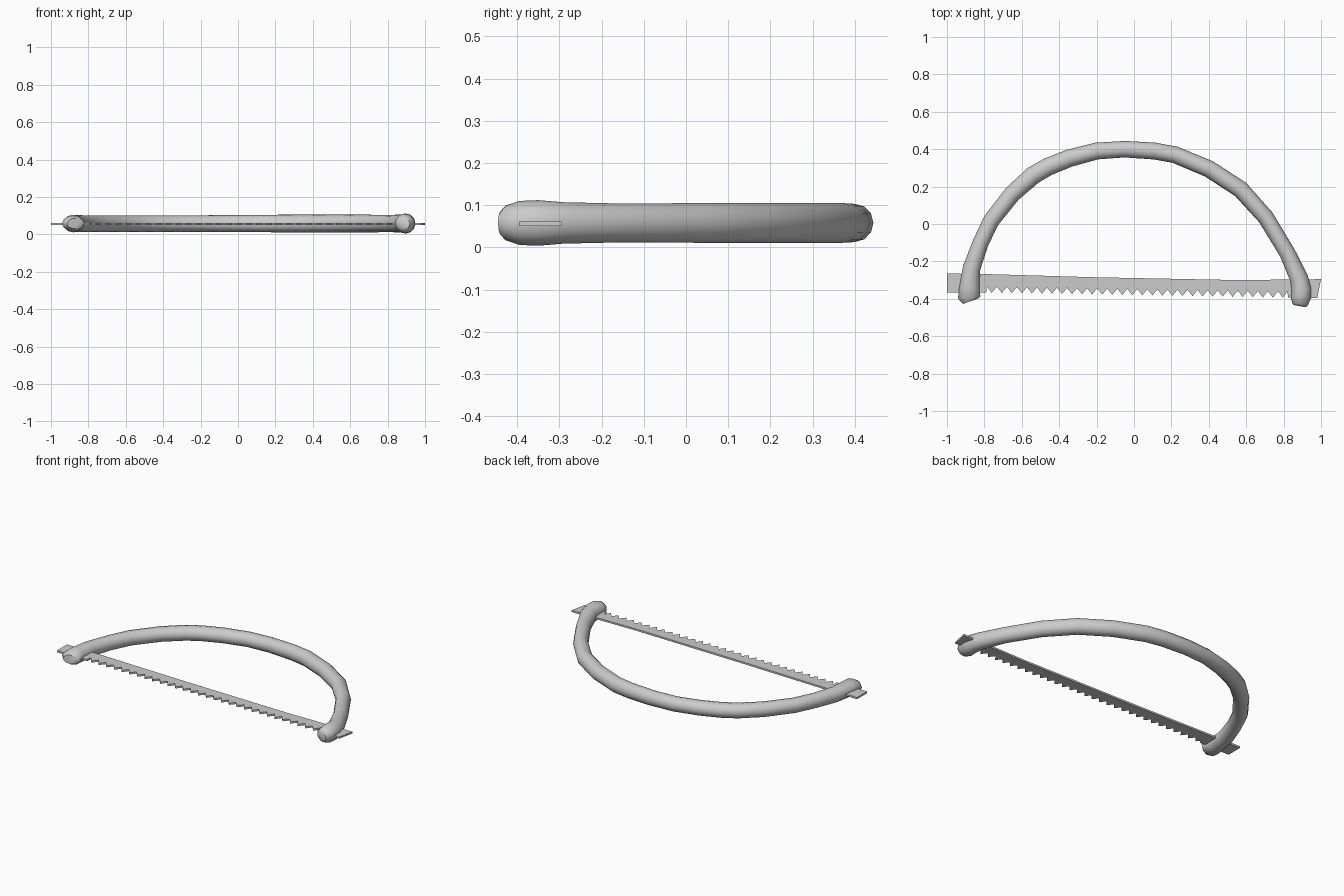
import bpy, bmesh, math
from mathutils import Vector

if "Cube" in bpy.data.objects:
    bpy.data.objects.remove(bpy.data.objects["Cube"])


def finish(name, bm):
    bmesh.ops.recalc_face_normals(bm, faces=bm.faces)
    me = bpy.data.meshes.new(name)
    bm.to_mesh(me)
    bm.free()
    ob = bpy.data.objects.new(name, me)
    bpy.context.collection.objects.link(ob)
    return ob


def tube(name, rings, z, sides=12):
    """Sweep ellipses along a flat path; rings = (x, y, in-plane radius, z radius)."""
    bm = bmesh.new()
    pts = [Vector((r[0], r[1], 0)) for r in rings]
    loops = []
    for i, (x, y, ra, rz) in enumerate(rings):
        t = (pts[min(i + 1, len(pts) - 1)] - pts[max(i - 1, 0)]).normalized()
        n = Vector((-t.y, t.x, 0))
        loop = []
        for k in range(sides):
            a = 2 * math.pi * k / sides
            p = pts[i] + n * ra * math.cos(a)
            loop.append(bm.verts.new((p.x, p.y, z + rz * math.sin(a))))
        loops.append(loop)
    for a, b in zip(loops, loops[1:]):
        for k in range(sides):
            j = (k + 1) % sides
            bm.faces.new((a[k], a[j], b[j], b[k]))
    bm.faces.new(loops[0])
    bm.faces.new(loops[-1])
    return finish(name, bm)


# Bowed tubular frame with swollen, rounded ends
frame = tube("bow_frame", [
    (-.874, -.413, .042, .028), (-.881, -.393, .060, .041),
    (-.880, -.34, .055, .047), (-.868, -.235, .047, .045),
    (-.82, -.10, .043, .044), (-.762, .02, .044, .044), (-.65, .162, .046, .044),
    (-.54, .26, .049, .044), (-.46, .306, .048, .044), (-.345, .352, .047, .044),
    (-.20, .39, .045, .044), (-.05, .40, .044, .045), (.11, .39, .045, .046),
    (.22, .37, .045, .047), (.40, .295, .046, .047), (.57, .185, .046, .047),
    (.705, .035, .044, .047), (.82, -.155, .043, .046), (.882, -.29, .049, .049),
    (.895, -.35, .054, .054), (.892, -.395, .054, .052),
    (.888, -.428, .042, .041), (.886, -.439, .034, .028)], .058)
bpy.context.view_layer.objects.active = frame
frame.select_set(True)
bpy.ops.object.shade_smooth_by_angle(angle=math.radians(50))

# Toothed blade: slightly sagging back edge, plain tabs at both ends
outline = [(.98, -.395), (1, -.295), (.56, -.30), (-.2, -.285),
           (-.78, -.268), (-1, -.265), (-1, -.365), (-.79, -.365)]
teeth, x0, x1 = 30, -.79, .82
step = (x1 - x0) / teeth
for i in range(teeth):
    f = i / (teeth - 1)
    x = x0 + i * step
    outline += [(x + .003, -.334 - .026 * f), (x + step * .55, -.368 - .026 * f)]
outline += [(x1, -.36), (x1 + .004, -.392)]

bm = bmesh.new()
face = bm.faces.new([bm.verts.new((x, y, .051)) for x, y in outline])
ext = bmesh.ops.extrude_face_region(bm, geom=[face])
bmesh.ops.translate(bm, vec=(0, 0, .011),
                    verts=[v for v in ext["geom"] if isinstance(v, bmesh.types.BMVert)])
bmesh.ops.triangulate(bm, faces=[f for f in bm.faces if len(f.verts) > 4])
finish("saw_blade", bm)
